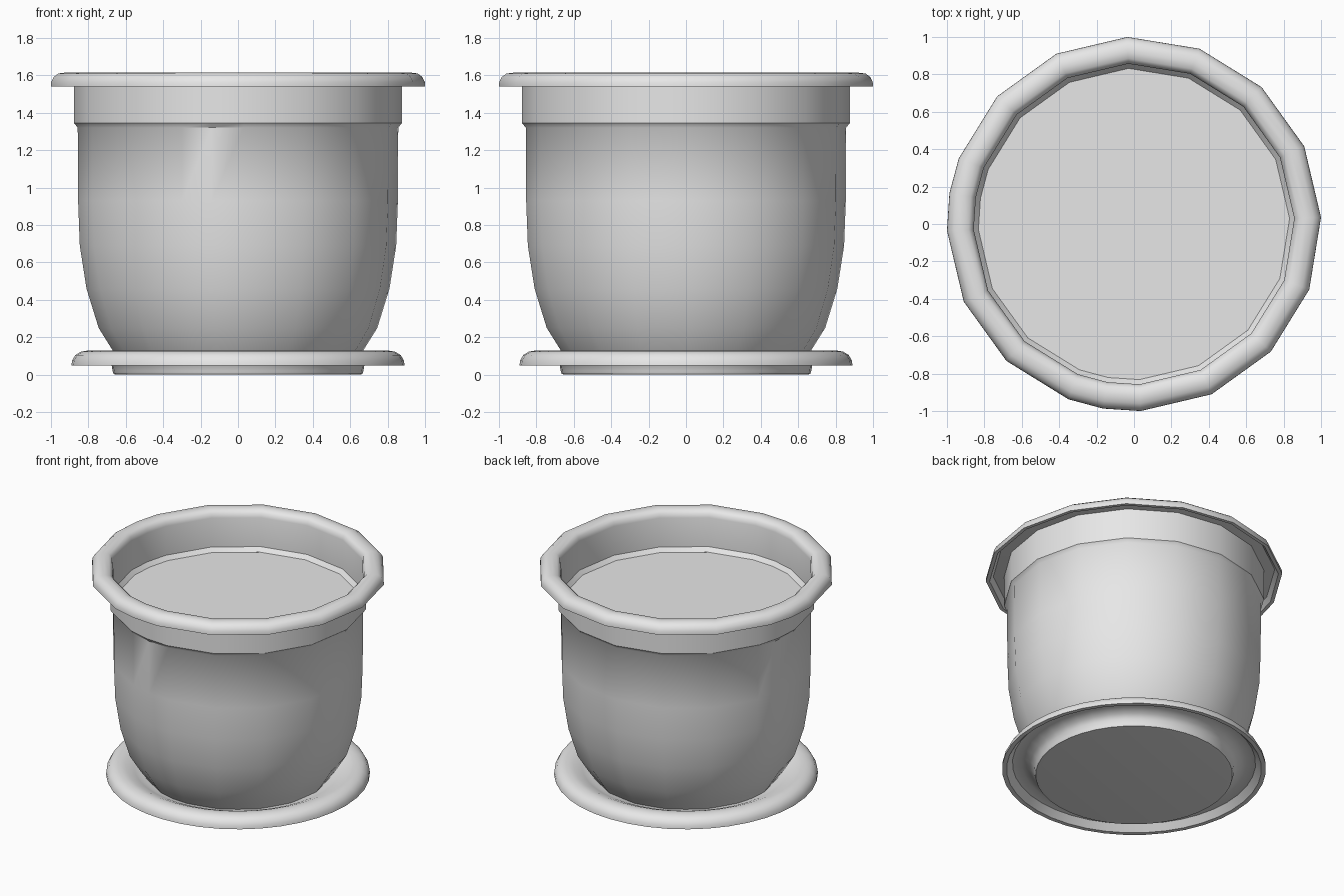
import bpy
import bmesh
from math import cos, sin, radians

cube = bpy.data.objects.get("Cube")
if cube:
    bpy.data.objects.remove(cube, do_unlink=True)

# One plain grey for the whole pot
grey = bpy.data.materials.new("plain grey")
grey.use_nodes = True
colour = (0.8, 0.8, 0.8, 1)
grey.diffuse_color = colour
grey.node_tree.nodes["Principled BSDF"].inputs["Base Color"].default_value = colour


def lathe(name, profile, angles, cap_start=False, cap_end=False):
    """Turn a (radius, height) profile around z through the given angles."""
    bm = bmesh.new()
    rings = [[bm.verts.new((r * cos(a), r * sin(a), z)) for a in angles]
             for r, z in profile]
    n = len(angles)
    for low, high in zip(rings, rings[1:]):
        for i in range(n):
            j = (i + 1) % n
            bm.faces.new((low[i], low[j], high[j], high[i]))
    if cap_start:
        bm.faces.new(rings[0][::-1])
    if cap_end:
        bm.faces.new(rings[-1])
    mesh = bpy.data.meshes.new(name)
    bm.to_mesh(mesh)
    bm.free()
    mesh.materials.append(grey)
    obj = bpy.data.objects.new(name, mesh)
    bpy.context.collection.objects.link(obj)
    bpy.ops.object.select_all(action="DESELECT")
    obj.select_set(True)
    bpy.context.view_layer.objects.active = obj
    bpy.ops.object.shade_smooth_by_angle(angle=radians(38))
    return obj


# Sixteen-sided pot with two split sides; the saucer is rounder
pot_angles = [radians(a) for a in sorted([2 + 22.5 * i for i in range(16)] + [170.5, 260.5])]
saucer_angles = [radians(360 * i / 40) for i in range(40)]

# Pot: rounded wall, collar, hollow curled rim, then down inside to the soil ledge
pot_profile = [
    (0.60, 0.03), (0.67, 0.13), (0.745, 0.25), (0.81, 0.46), (0.846, 0.69),
    (0.855, 0.93), (0.857, 1.32),
    (0.877, 1.345), (0.877, 1.57),
    (0.95, 1.575), (0.975, 1.54),
    (1.0, 1.54), (0.999, 1.565), (0.985, 1.592), (0.96, 1.61), (0.92, 1.615),
    (0.885, 1.608), (0.865, 1.59),
    (0.857, 1.56), (0.857, 1.345), (0.832, 1.315),
]
lathe("pot", pot_profile, pot_angles, cap_start=True)

# Soil surface
lathe("soil", [(0.834, 1.314), (0.4, 1.316)], pot_angles, cap_end=True)

# Saucer: foot, hollow underside, curled lip, shallow dish
saucer_profile = [
    (0.64, 0.0), (0.664, 0.003), (0.67, 0.02), (0.675, 0.05), (0.70, 0.08),
    (0.76, 0.105), (0.82, 0.095), (0.86, 0.05),
    (0.89, 0.05), (0.887, 0.075), (0.87, 0.105), (0.84, 0.123), (0.80, 0.13),
    (0.76, 0.125), (0.70, 0.10), (0.66, 0.08), (0.55, 0.06),
]
lathe("saucer", saucer_profile, saucer_angles, cap_start=True, cap_end=True)
